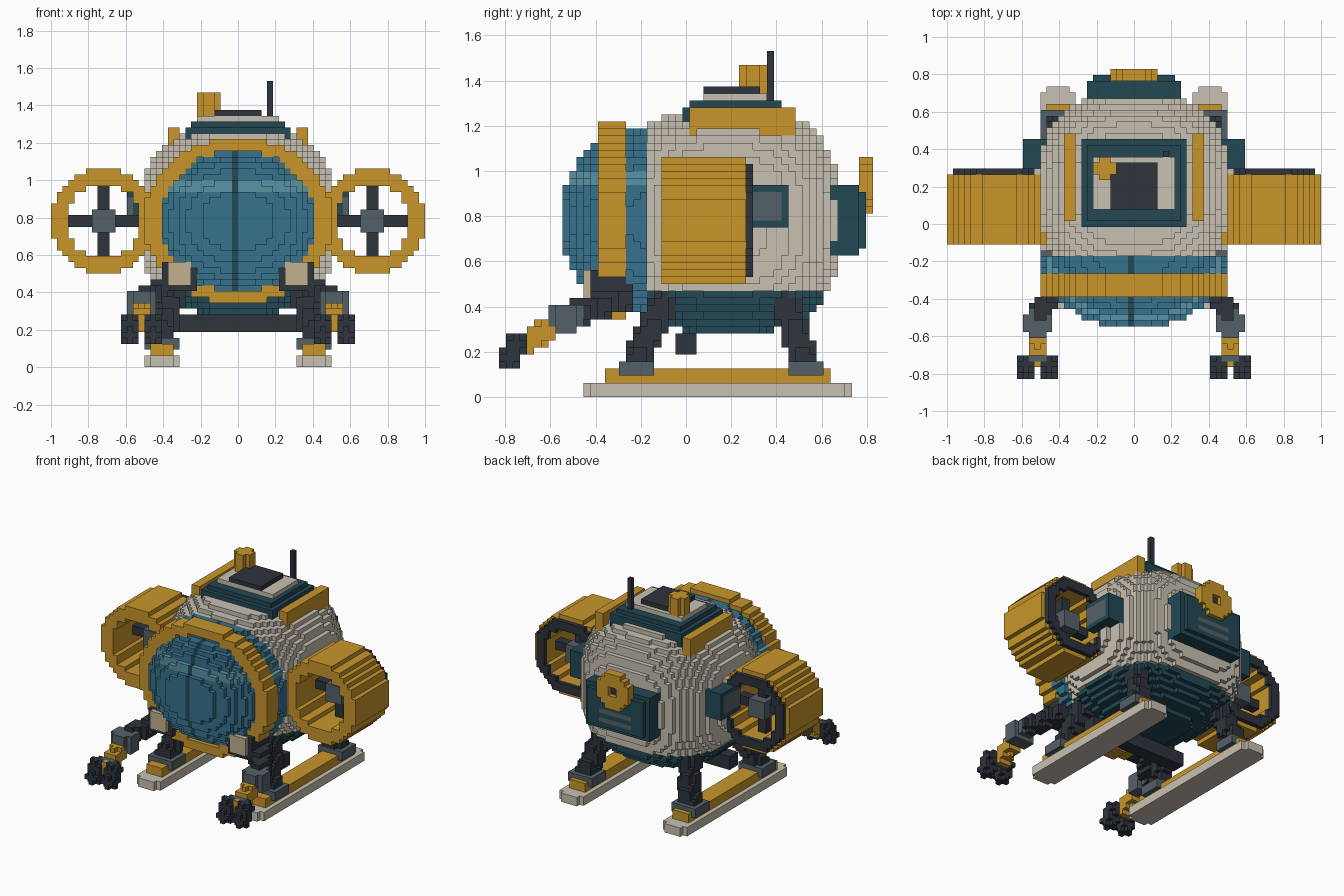
import bpy, bmesh, math
from mathutils import Vector

cube = bpy.data.objects.get("Cube")
if cube:
    bpy.data.objects.remove(cube, do_unlink=True)

S = 1 / 32            # edge of one block
grid = {}             # block -> (part, colour)

COLOURS = {
    "beige": (200, 193, 178), "yellow": (200, 150, 42), "teal": (34, 72, 85),
    "blue": (55, 114, 140), "light blue": (88, 147, 166), "charcoal": (46, 52, 60),
    "slate": (84, 97, 104), "lamp tan": (196, 176, 142),
}


def linear(c):
    c /= 255
    return c / 12.92 if c <= 0.04045 else ((c + 0.055) / 1.055) ** 2.4


mats = {}
for label, rgb in COLOURS.items():
    m = bpy.data.materials.new(label)
    m.use_nodes = True
    col = tuple(linear(c) for c in rgb) + (1,)
    m.diffuse_color = col
    bsdf = m.node_tree.nodes["Principled BSDF"]
    bsdf.inputs["Base Color"].default_value = col
    bsdf.inputs["Roughness"].default_value = 0.8
    mats[label] = m


# Shape helpers: every size is in blocks
def fill(part, colour, lo, hi, inside=lambda x, y, z: True):
    for i in range(math.floor(lo[0]), math.ceil(hi[0])):
        for j in range(math.ceil(lo[1]), math.floor(hi[1]) + 1):
            for k in range(max(0, math.floor(lo[2])), math.ceil(hi[2])):
                x, y, z = i + 0.5, j, k + 0.5
                if inside(x, y, z):
                    grid[i, j, k] = (part, colour(x, y, z) if callable(colour) else colour)


def box(part, colour, x, y, z, side=1):
    x = sorted((x[0] * side, x[1] * side))
    fill(part, colour, (x[0], y[0], z[0]), (x[1], y[1], z[1]))


def blob(part, colour, c, r, n, y_range):
    lo = (c[0] - r[0], max(c[1] - r[1], y_range[0]), c[2] - r[2])
    hi = (c[0] + r[0], min(c[1] + r[1], y_range[1]), c[2] + r[2])
    fill(part, colour, lo, hi, lambda x, y, z: sum(
        abs((p - q) / s) ** n for p, q, s in zip((x, y, z), c, r)) <= 1)


def tube(part, colour, cx, cz, outer, inner, y):
    def inside(x, _, z):
        dx, dz = x - cx, z - cz
        return (math.hypot(dx / outer[0], dz / outer[1]) <= 1
                and (not inner or math.hypot(dx / inner[0], dz / inner[1]) > 1))
    fill(part, colour, (cx - outer[0] - 1, y[0], cz - outer[1] - 1),
         (cx + outer[0] + 1, y[1], cz + outer[1] + 1), inside)


def limb(part, colour, a, b, r, side=1):
    a, b = (Vector((p[0] * side, p[1], p[2])) for p in (a, b))
    d = b - a

    def inside(x, y, z):
        p = Vector((x, y, z))
        t = min(1, max(0, (p - a).dot(d) / d.length_squared))
        return (p - a - d * t).length <= r
    fill(part, colour, [min(p, q) - r - 1 for p, q in zip(a, b)],
         [max(p, q) + r + 1 for p, q in zip(a, b)], inside)


# Canopy glass with a centre seam and a glint band
def glass(x, y, z):
    if -1 < x < 0:
        return "teal"
    return "light blue" if 30 < z < 32 else "blue"


blob("canopy", glass, (0, -3.5, 25), (16.2, 14.3, 13.6), 2.2, (-18, -6))
tube("canopy_frame", "yellow", 0, 25, (16.3, 14.2), (13.2, 12.2), (-12.5, -8.5))

# Hull with its darker belly
blob("hull", lambda x, y, z: "teal" if z < 15 else "beige",
     (0, 6, 25), (17, 16.2, 16.2), 2.6, (-5.5, 23))

# Roof hatch, chimney and antenna
box("roof_base", "teal", (-9, 9), (-0.5, 14.5), (38, 41))
box("roof_base", "teal", (-8, 8), (0.5, 13.5), (41, 42))
box("hatch_rim", "beige", (-7, 7), (2.5, 11.5), (42, 43))
box("hatch", "charcoal", (-4, 4), (2.5, 10.5), (43, 44))
box("antenna", "charcoal", (5, 6), (11.5, 12.5), (42, 49))
fill("chimney", "yellow", (-7, 7.5, 43), (-3, 11.5, 47),
     lambda x, y, z: math.hypot(x + 5, y - 9.5) < 2)

# Rear panel with vents and a round handwheel
box("rear_panel", "teal", (-8, 8), (16.5, 24.5), (20, 30))
box("rear_panel", "teal", (-7, 7), (24.5, 25.5), (21, 29))
for z in (22, 24):
    box("rear_panel", "slate", (-4, 4), (24.5, 25.5), (z, z + 1))
tube("rear_wheel", "yellow", 0, 30, (4.1, 4.1), (1.5, 1.5), (24.5, 26.5))
tube("rear_wheel", "charcoal", 0, 30, (1.5, 1.5), None, (24.5, 25.5))

# Cross bar between the legs
fill("cross_bar", "charcoal", (-12, -1.5, 6), (12, 1.5, 9),
     lambda x, y, z: abs(y) + abs(z - 7.5) < 2.5)

for side, tag in ((1, "left_"), (-1, "right_")):
    # Roof rail
    box(tag + "roof_rail", "yellow", (10, 12), (0.5, 15.5), (37, 41), side)

    # Side pod with window
    box(tag + "side_pod", "teal", (14, 19), (7.5, 14.5), (24, 30), side)
    box(tag + "side_pod", "slate", (18, 19), (7.5, 13.5), (25, 29), side)

    # Ducted thruster: shroud, rear rim, blades and hub
    cx = 23 * side
    tube(tag + "thruster", "yellow", cx, 25, (9.1, 9.1), (6.4, 6.4), (-3.5, 8.5))
    tube(tag + "thruster_rim", "charcoal", cx, 25, (8.3, 8.3), (6.4, 6.4), (8.5, 9.5))
    box(tag + "fan", "charcoal", (17, 29), (3.5, 5.5), (24, 26), side)
    box(tag + "fan", "charcoal", (22, 24), (3.5, 5.5), (19, 31), side)
    tube(tag + "hub", "slate", cx, 25, (2.3, 2.3), None, (1.5, 7.5))

    # Landing skid
    box(tag + "skid", "beige", (10, 16), (-13.5, 22.5), (0, 2), side)
    box(tag + "skid", "beige", (11, 15), (-14.5, 23.5), (0, 2), side)
    box(tag + "skid_rail", "yellow", (11, 15), (-11.5, 20.5), (2, 4), side)

    # Legs and feet
    for end, top, foot in (("front", -2, -7), ("rear", 13, 17)):
        limb(tag + end + "_leg", "charcoal", (10, top, 16), (13, foot, 5), 2.1, side)
        box(tag + end + "_foot", "slate", (10, 16), (foot - 2.5, foot + 2.5), (3, 5), side)

    # Headlamp below the canopy
    box(tag + "headlamp", "charcoal", (7, 13), (-13.5, -8.5), (13, 18), side)
    box(tag + "headlamp", "lamp tan", (8, 12), (-14.5, -13.5), (14, 18), side)

    # Manipulator arm
    limb(tag + "upper_arm", "charcoal", (12, -9, 14), (16, -15, 12), 2, side)
    limb(tag + "forearm", "yellow", (16.5, -18, 10.5), (16.5, -23, 7.5), 1.7, side)
    box(tag + "elbow", "slate", (14, 19), (-18.5, -15.5), (9, 13), side)
    box(tag + "elbow", "slate", (15, 18), (-19.5, -14.5), (10, 13), side)
    box(tag + "wrist", "slate", (15, 18), (-23.5, -22.5), (6, 9), side)
    for x in (14.5, 18.5):
        limb(tag + "claw", "charcoal", (x, -24, 7.5), (x, -25, 5.5), 1.45, side)

# Turn the blocks of each part into a mesh of its outer faces
parts = {}
for cell, (part, colour) in grid.items():
    parts.setdefault(part, []).append((cell, colour))

for part, cells in parts.items():
    bm = bmesh.new()
    verts, used = {}, []
    for cell, colour in cells:
        if colour not in used:
            used.append(colour)
        for axis in range(3):
            for step in (0, 1):
                nb = list(cell)
                nb[axis] += 2 * step - 1
                if tuple(nb) in grid:
                    continue
                u, v = (axis + 1) % 3, (axis + 2) % 3
                quad = []
                for du, dv in ((0, 0), (1, 0), (1, 1), (0, 1)):
                    p = list(cell)
                    p[axis] += step
                    p[u] += du
                    p[v] += dv
                    p = tuple(p)
                    if p not in verts:
                        verts[p] = bm.verts.new((p[0] * S, (p[1] - 0.5) * S, p[2] * S))
                    quad.append(verts[p])
                face = bm.faces.new(quad if step else quad[::-1])
                face.material_index = used.index(colour)
    mesh = bpy.data.meshes.new(part)
    bm.to_mesh(mesh)
    bm.free()
    for colour in used:
        mesh.materials.append(mats[colour])
    bpy.context.collection.objects.link(bpy.data.objects.new(part, mesh))
